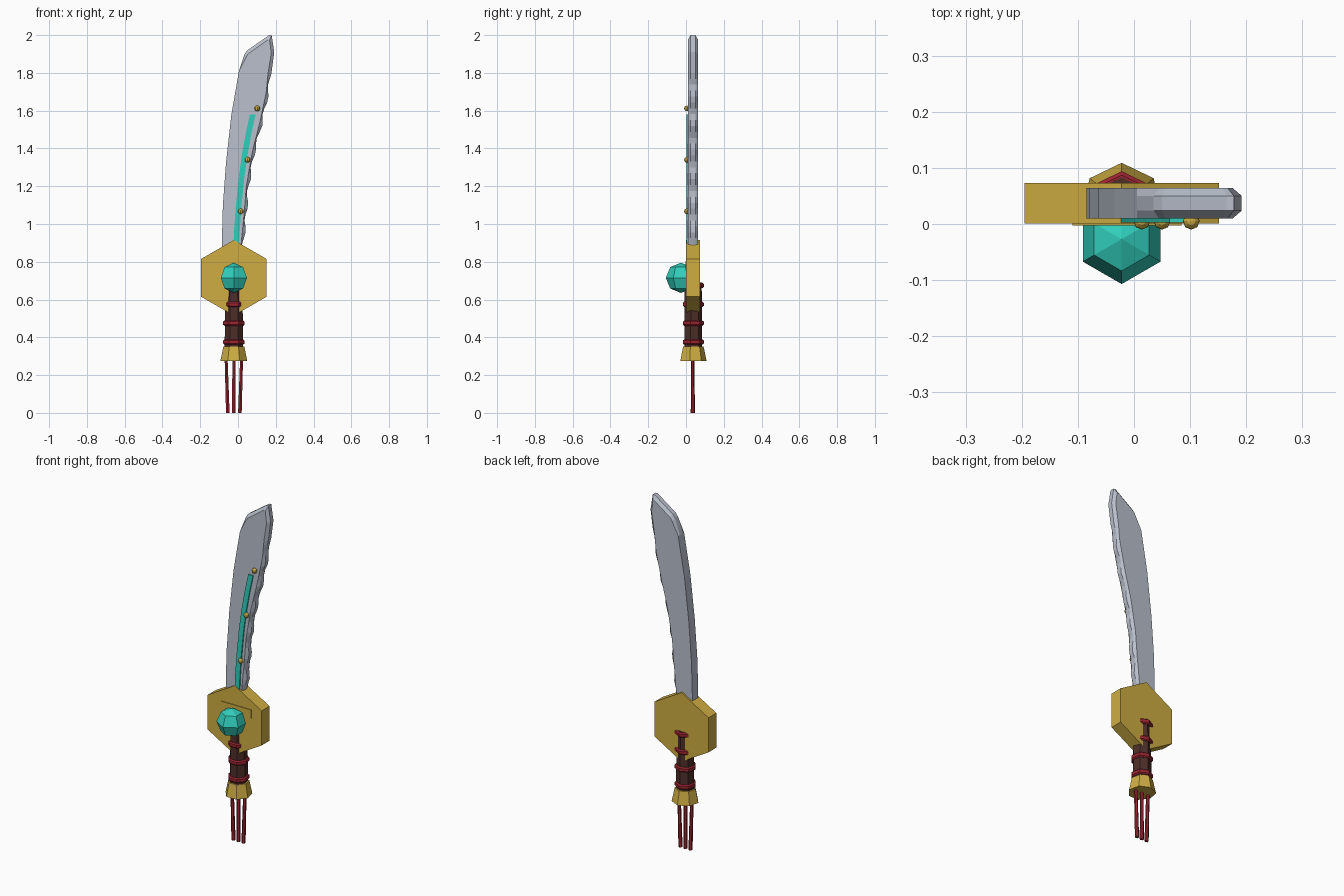
import bpy, bmesh, math
from mathutils import Vector

cube = bpy.data.objects.get("Cube")
if cube:
    bpy.data.objects.remove(cube, do_unlink=True)


def material(name, rgb):
    m = bpy.data.materials.new(name)
    m.use_nodes = True
    m.diffuse_color = (*rgb, 1)
    bsdf = m.node_tree.nodes["Principled BSDF"]
    bsdf.inputs["Base Color"].default_value = (*rgb, 1)
    bsdf.inputs["Roughness"].default_value = 0.6
    return m


STEEL = material("steel grey", (0.49, 0.53, 0.61))
GOLD = material("gold", (0.62, 0.42, 0.055))
TEAL = material("teal", (0.03, 0.62, 0.50))
BROWN = material("dark brown", (0.075, 0.028, 0.022))
RED = material("deep red", (0.33, 0.018, 0.03))


def loft(name, loops, mat):
    """Skin a row of equal-length closed loops and cap both ends."""
    bm = bmesh.new()
    rows = [[bm.verts.new(p) for p in loop] for loop in loops]
    n = len(rows[0])
    for a, b in zip(rows, rows[1:]):
        for i in range(n):
            j = (i + 1) % n
            bm.faces.new((a[i], a[j], b[j], b[i]))
    bm.faces.new(rows[0])
    bm.faces.new(rows[-1])
    bmesh.ops.remove_doubles(bm, verts=bm.verts, dist=1e-5)
    bmesh.ops.recalc_face_normals(bm, faces=bm.faces)
    mesh = bpy.data.meshes.new(name)
    bm.to_mesh(mesh)
    bm.free()
    mesh.materials.append(mat)
    obj = bpy.data.objects.new(name, mesh)
    bpy.context.collection.objects.link(obj)
    return obj


def ring(sides, r, centre):
    """Horizontal polygon with one corner towards the back."""
    x, y, z = centre
    return [(x + r * math.sin(i * math.tau / sides),
             y + r * math.cos(i * math.tau / sides), z) for i in range(sides)]


def lathe(name, sides, profile, x, y, mat):
    return loft(name, [ring(sides, r, (x, y, z)) for r, z in profile], mat)


def ball(name, sides, steps, r, centre, mat):
    x, y, z = centre
    prof = [(r * math.sin(k * math.pi / steps), z - r * math.cos(k * math.pi / steps))
            for k in range(steps + 1)]
    prof[0], prof[-1] = (1e-7, z - r), (1e-7, z + r)
    return lathe(name, sides, prof, x, y, mat)


def slab(name, outline, y0, y1, mat):
    return loft(name, [[(x, y, z) for x, z in outline] for y in (y0, y1)], mat)


def along(points, z):
    """x on a polyline at height z."""
    for (x0, z0), (x1, z1) in zip(points, points[1:]):
        if z <= z1:
            return x0 + (x1 - x0) * (z - z0) / (z1 - z0)
    return points[-1][0]


AX, AY = -0.022, 0.036   # grip axis

# Blade: smooth spine, slanted tip, scalloped and chamfered cutting edge
spine = [(-0.085, 0.8), (-0.085, 0.92), (-0.08, 1.1), (-0.063, 1.33), (-0.035, 1.58),
         (0.005, 1.81), (0.035, 1.9)]
edge = [(0.022, 0.8), (0.035, 0.9), (0.05, 1.05), (0.062, 1.2), (0.093, 1.38),
        (0.134, 1.54), (0.168, 1.7), (0.176, 1.79), (0.192, 1.91)]
outer, inner = list(spine), list(spine[:-1])
outer += [(0.05, 1.92), (0.165, 2.0), (0.178, 2.0), (0.192, 1.91)]
inner += [(0.044, 1.885), (0.055, 1.902), (0.158, 1.975), (0.167, 1.975), (0.176, 1.905)]
STEPS = 32
for i in range(STEPS + 1):
    z = 1.8 - i / STEPS
    wave = 0.013 * (0.5 - 0.5 * math.cos(math.tau * (1.8 - z) / 0.14))
    x = along(edge, z)
    outer.append((x - wave, z))
    inner.append((x - 0.018, z))
loft("blade", [[(x, y, z) for x, z in line] for line, y in
               ((inner, 0.01), (outer, 0.024), (outer, 0.05), (inner, 0.064))], STEEL)

# Curved inlay on the blade front
inlay = [(-0.01, 0.86), (-0.005, 0.98), (0.004, 1.1), (0.018, 1.24), (0.036, 1.37),
         (0.058, 1.49), (0.078, 1.58)]
W = 0.015
slab("blade_inlay", [(x - W, z) for x, z in inlay] + [(x + W, z) for x, z in reversed(inlay)],
     0.003, 0.012, TEAL)

# Studs beside the inlay
for i, (x, z) in enumerate([(0.014, 1.067), (0.05, 1.34), (0.102, 1.612)]):
    ball(f"blade_stud_{i + 1}", 8, 6, 0.015, (x, 0.005, z), GOLD)

# Hexagonal guard and its thin angled trim
GZ = 0.715
hexagon = [(AX + 0.2 * math.sin(i * math.tau / 6), GZ + 0.2 * math.cos(i * math.tau / 6))
           for i in range(6)]
slab("guard", hexagon, 0.001, 0.073, GOLD)
slab("guard_trim", [(-0.11, 0.804), (0.085, 0.804), (0.085, 0.755), (0.079, 0.755),
                    (0.079, 0.798), (-0.11, 0.798)], -0.003, 0.004, GOLD)

# Faceted gem
ball("guard_gem", 6, 4, 0.08, (AX, -0.027, GZ), TEAL)

# Seven-sided grip, bands and pommel
lathe("grip", 7, [(0.05, 0.33), (0.047, 0.69)], AX, AY, BROWN)
for i in range(4):
    z = 0.375 + 0.1 * i
    lathe(f"grip_band_{i + 1}", 7, [(0.051, z - 0.014), (0.058, z - 0.008),
          (0.058, z + 0.008), (0.051, z + 0.014)], AX, AY, RED)
lathe("pommel", 7, [(0.073, 0.275), (0.057, 0.352)], AX, AY, GOLD)

# Tassel cords hanging from the pommel
for name, side in (("right", -1), ("middle", 0), ("left", 1)):
    loft(f"tassel_{name}", [ring(6, 0.011, (AX + side * 0.032, AY, 0)),
                            ring(6, 0.009, (AX + side * 0.041, AY, 0.29))], RED)
